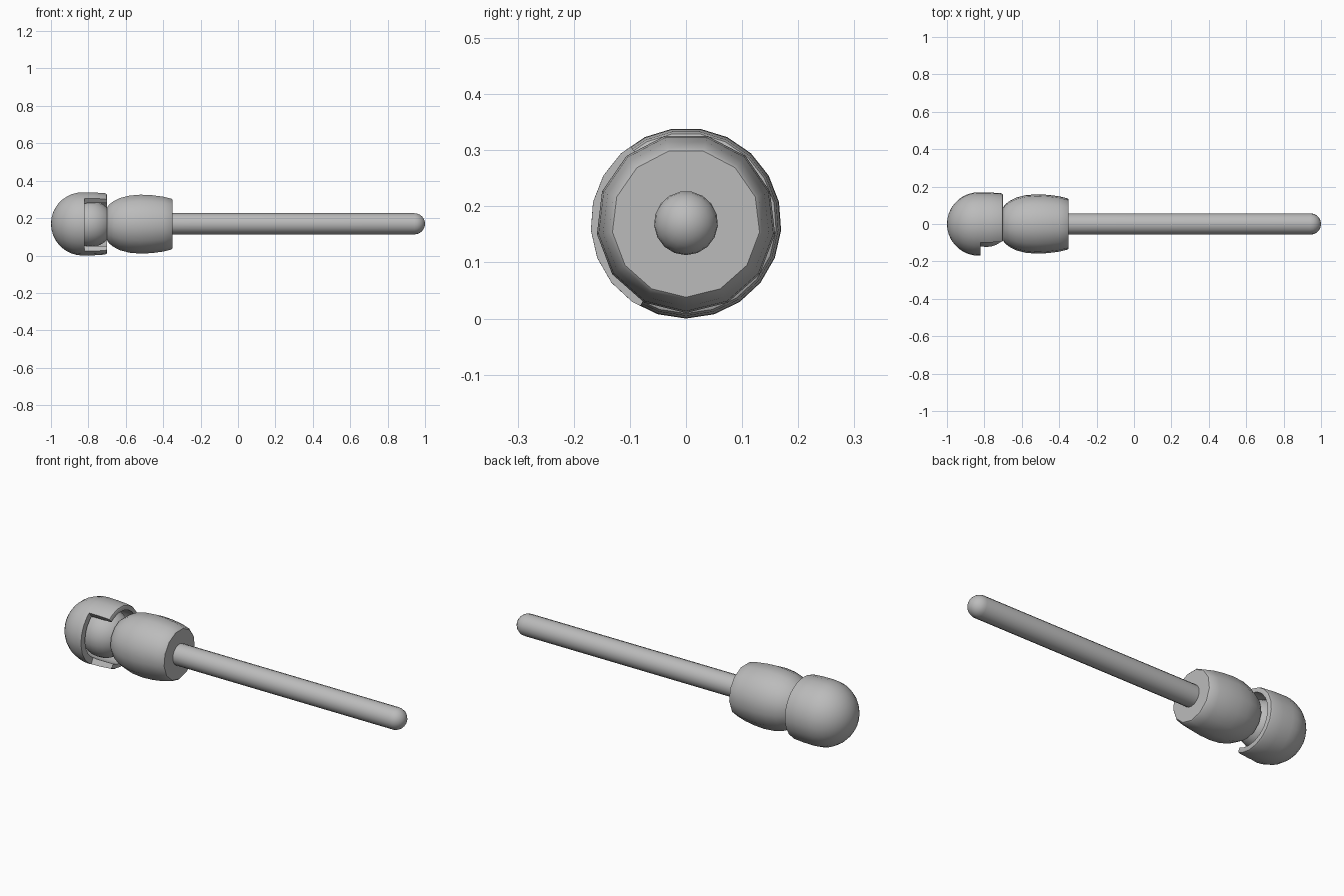
import bpy, bmesh
from math import sin, cos, pi, radians

if "Cube" in bpy.data.objects:
    bpy.data.objects.remove(bpy.data.objects["Cube"])

AXIS_Z = 0.17

grey = bpy.data.materials.new("plain grey")
grey.use_nodes = True
COLOUR = (0.5, 0.5, 0.5, 1)
grey.diffuse_color = COLOUR
grey.node_tree.nodes["Principled BSDF"].inputs["Base Color"].default_value = COLOUR


def ring_point(x, r, a):
    return (x, r * cos(a), AXIS_Z + r * sin(a))


def finish(name, bm):
    bmesh.ops.recalc_face_normals(bm, faces=bm.faces)
    mesh = bpy.data.meshes.new(name)
    bm.to_mesh(mesh)
    bm.free()
    mesh.materials.append(grey)
    obj = bpy.data.objects.new(name, mesh)
    bpy.context.collection.objects.link(obj)
    return obj


def lathe(name, profile, sides):
    """Revolve (x, radius) points about the long axis; ends close to poles."""
    bm = bmesh.new()
    first = bm.verts.new((profile[0][0], 0, AXIS_Z))
    last = bm.verts.new((profile[-1][0], 0, AXIS_Z))
    rings = [[bm.verts.new(ring_point(x, r, -pi / 2 + 2 * pi * k / sides))
              for k in range(sides)] for x, r in profile[1:-1]]
    for k in range(sides):
        n = (k + 1) % sides
        bm.faces.new((first, rings[0][k], rings[0][n]))
        bm.faces.new((last, rings[-1][n], rings[-1][k]))
        for a, b in zip(rings, rings[1:]):
            bm.faces.new((a[k], b[k], b[n], a[n]))
    return finish(name, bm)


def arc(cx, r, start, end, steps):
    """Points on a circle, degrees measured from +x towards the radius."""
    out = []
    for i in range(steps + 1):
        a = radians(start + (end - start) * i / steps)
        out.append((cx + r * cos(a), r * sin(a)))
    return out


def smooth(obj):
    bpy.ops.object.select_all(action='DESELECT')
    obj.select_set(True)
    bpy.context.view_layer.objects.active = obj
    bpy.ops.object.shade_smooth_by_angle(angle=radians(35))


# Domed socket cap: outer dome, rounded rim, then hollow inside
cap = lathe("socket_cap",
            arc(-0.83, 0.17, 180, 90, 9)
            + [(-0.77, 0.169), (-0.712, 0.165), (-0.703, 0.161), (-0.70, 0.155),
               (-0.70, 0.138)]
            + arc(-0.80, 0.138, 90, 180, 6), 21)

# Side opening of the socket, cut with a wedge
bm = bmesh.new()
corners = [(-0.82, AXIS_Z * 0, 0)] + [(-0.82, 0.4, radians(a)) for a in (126, 183.5, 241)]
wedge = bm.faces.new([bm.verts.new(ring_point(*c)) for c in corners])
extruded = bmesh.ops.extrude_face_region(bm, geom=[wedge])["geom"]
bmesh.ops.translate(bm, vec=(0.3, 0, 0),
                    verts=[v for v in extruded if isinstance(v, bmesh.types.BMVert)])
cutter = finish("opening_cutter", bm)
cutter.hide_render = True
cut = cap.modifiers.new("opening", 'BOOLEAN')
cut.operation = 'DIFFERENCE'
cut.solver = 'EXACT'
cut.object = cutter
bpy.context.view_layer.objects.active = cap
bpy.ops.object.modifier_apply(modifier=cut.name)
bpy.data.objects.remove(cutter)

# Ball sitting in the socket
ball = lathe("pivot_ball", arc(-0.79, 0.125, 180, 0, 14), 18)

# Bulging barrel
barrel = lathe("barrel",
               [(-0.70, 0), (-0.70, 0.088), (-0.69, 0.105), (-0.665, 0.124),
                (-0.63, 0.142), (-0.58, 0.155), (-0.52, 0.16), (-0.46, 0.157),
                (-0.40, 0.149), (-0.356, 0.138), (-0.35, 0.132), (-0.35, 0)], 13)

# Long rod with a round tip
rod = lathe("rod", [(-0.42, 0), (-0.42, 0.057)] + arc(0.943, 0.057, 90, 0, 6), 17)

for part in (cap, ball, barrel, rod):
    smooth(part)
